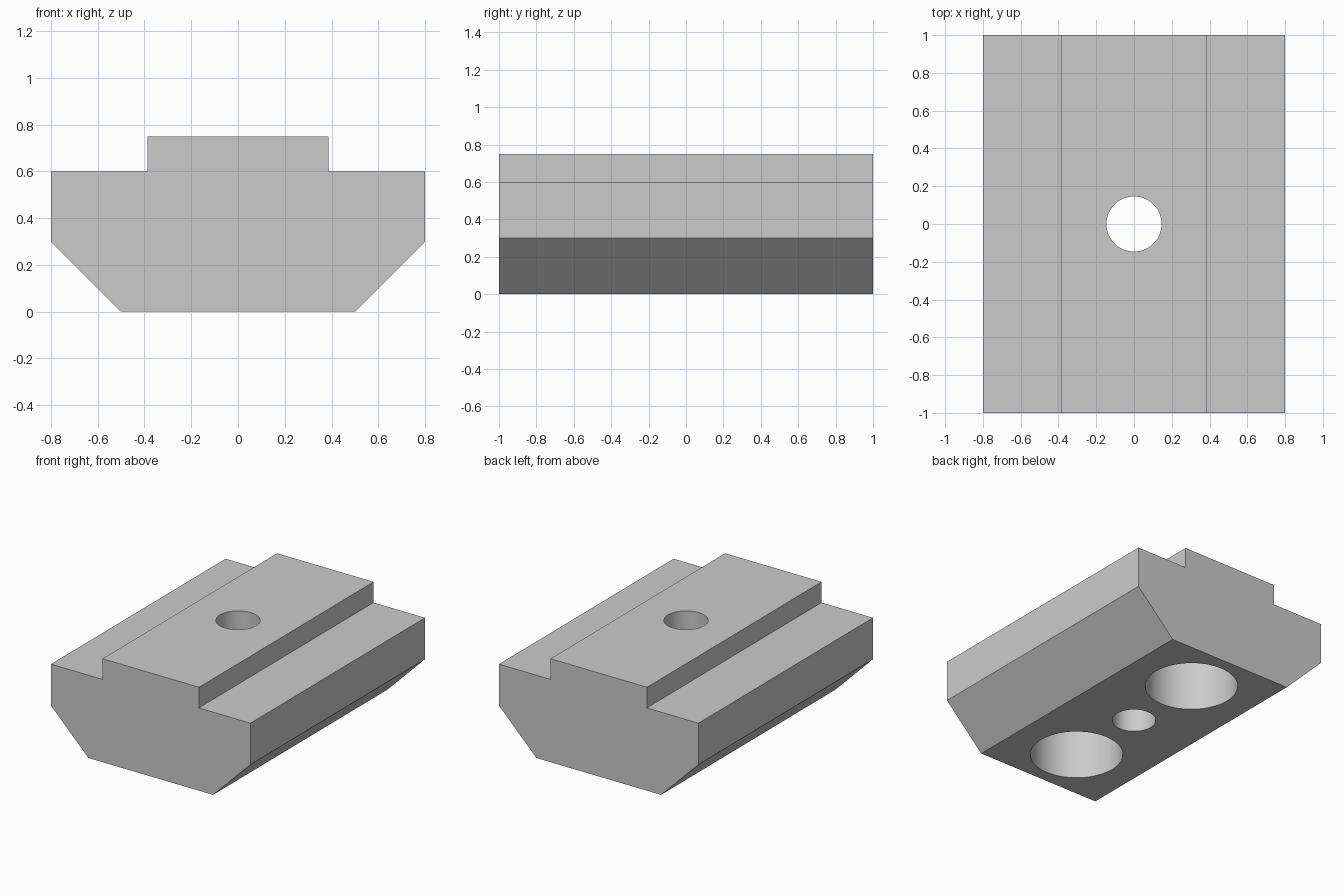
import bpy
import bmesh

cube = bpy.data.objects.get("Cube")
if cube:
    bpy.data.objects.remove(cube, do_unlink=True)

metal = bpy.data.materials.new("plain grey metal")
metal.use_nodes = True
grey = (0.6, 0.6, 0.6, 1)
metal.diffuse_color = grey
metal.node_tree.nodes["Principled BSDF"].inputs["Base Color"].default_value = grey

# Slot nut body: mirrored half profile extruded along y
half = [(0.5, 0), (0.8, 0.3), (0.8, 0.6), (0.387, 0.6), (0.387, 0.75)]
profile = half + [(-x, z) for x, z in reversed(half)]
bm = bmesh.new()
face = bm.faces.new([bm.verts.new((x, -1, z)) for x, z in profile])
result = bmesh.ops.extrude_face_region(bm, geom=[face])
verts = [g for g in result["geom"] if isinstance(g, bmesh.types.BMVert)]
bmesh.ops.translate(bm, verts=verts, vec=(0, 2, 0))
bmesh.ops.recalc_face_normals(bm, faces=bm.faces)
mesh = bpy.data.meshes.new("slot_nut_body")
bm.to_mesh(mesh)
bm.free()
mesh.materials.append(metal)
body = bpy.data.objects.new("slot_nut_body", mesh)
bpy.context.collection.objects.link(body)


def drill(name, y, radius, top):
    """Cut a round hole upward from below the base to the given height."""
    bottom = -0.2
    bpy.ops.mesh.primitive_cylinder_add(
        vertices=96, radius=radius, depth=top - bottom,
        location=(0, y, (top + bottom) / 2))
    cutter = bpy.context.object
    cutter.name = name + "_cutter"
    cutter.hide_render = True
    cutter.data.materials.append(metal)
    cut = body.modifiers.new(name, "BOOLEAN")
    cut.operation = "DIFFERENCE"
    cut.solver = "EXACT"
    cut.object = cutter
    bpy.ops.object.select_all(action="DESELECT")
    body.select_set(True)
    bpy.context.view_layer.objects.active = body
    bpy.ops.object.modifier_apply(modifier=name)
    bpy.data.objects.remove(cutter, do_unlink=True)


# Through hole in the middle, blind pockets under each end
drill("centre_hole", 0, 0.146, 1)
for name, y in (("front_pocket", -0.6), ("back_pocket", 0.6)):
    drill(name, y, 0.31, 0.5)

bpy.ops.object.shade_smooth_by_angle()
